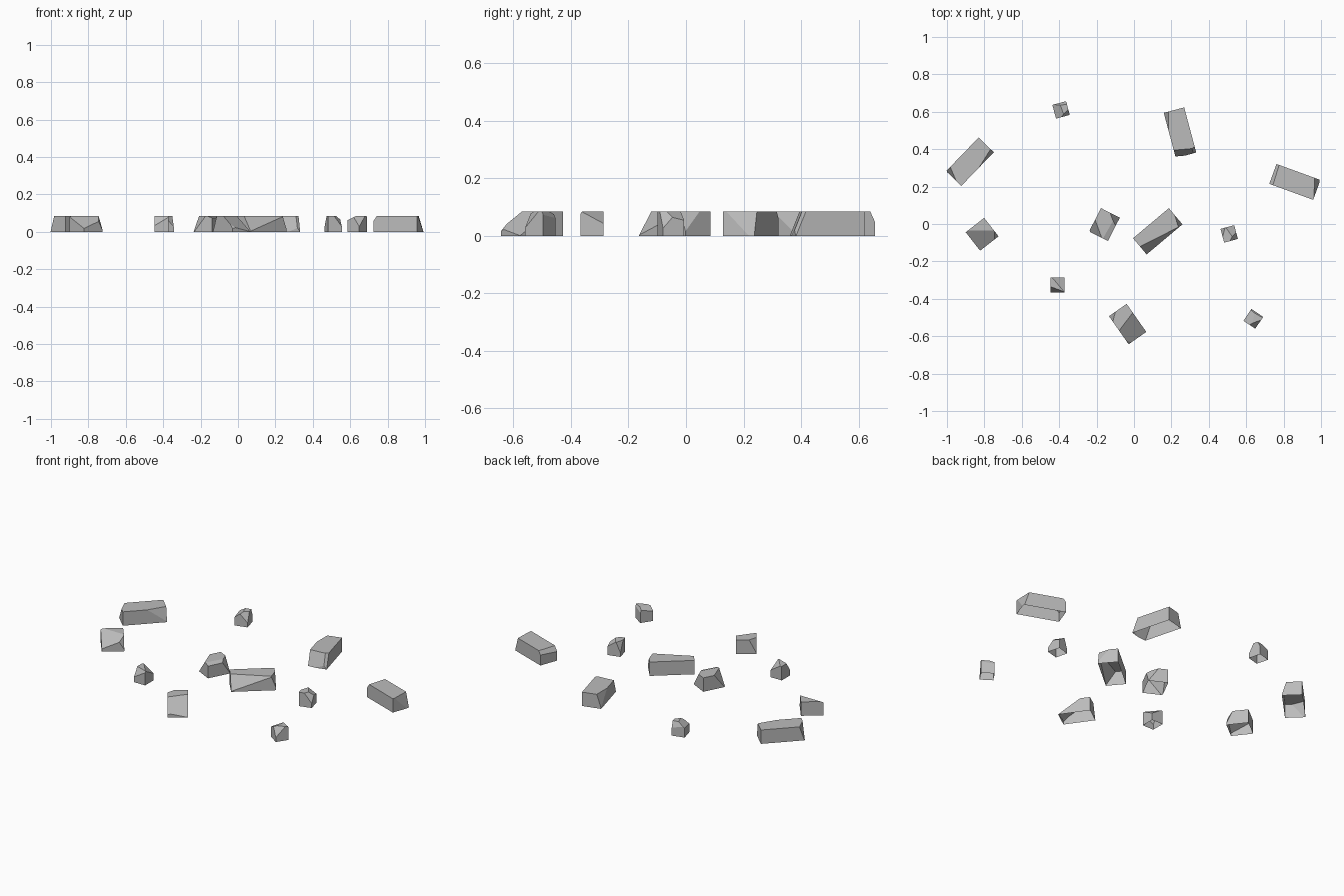
import bpy
import bmesh
from math import radians, sin, cos
from mathutils import Matrix, Vector

HEIGHT = 0.085

default_cube = bpy.data.objects.get("Cube")
if default_cube:
    bpy.data.objects.remove(default_cube, do_unlink=True)

# Single stone colour
grey = bpy.data.materials.new("stone_grey")
grey.use_nodes = True
colour = (0.5, 0.5, 0.5, 1.0)
grey.diffuse_color = colour
shader = next(n for n in grey.node_tree.nodes if n.type == 'BSDF_PRINCIPLED')
shader.inputs["Base Color"].default_value = colour


def chip(bm, heading, reach, tilt):
    """Slice off a facet facing a heading, starting at reach on the top face."""
    a, t = radians(heading), radians(tilt)
    outward = Vector((cos(a), sin(a), 0))
    normal = outward * cos(t) + Vector((0, 0, sin(t)))
    point = outward * reach + Vector((0, 0, HEIGHT))
    geometry = bm.verts[:] + bm.edges[:] + bm.faces[:]
    bmesh.ops.bisect_plane(bm, geom=geometry, dist=0.0001, plane_co=point,
                           plane_no=normal, clear_outer=True)
    rim = [e for e in bm.edges if e.is_boundary]
    if rim:
        bmesh.ops.holes_fill(bm, edges=rim, sides=0)


def stone(name, centre, size, turn, *chips):
    """Block with chipped facets and an open underside."""
    bm = bmesh.new()
    bmesh.ops.create_cube(bm, size=1)
    place = (Matrix.Rotation(radians(turn), 4, 'Z')
             @ Matrix.Translation((0, 0, HEIGHT / 2))
             @ Matrix.Diagonal((*size, HEIGHT, 1)))
    bmesh.ops.transform(bm, matrix=place, verts=bm.verts)
    for facet in chips:
        chip(bm, *facet)
    bmesh.ops.recalc_face_normals(bm, faces=bm.faces)
    base = [f for f in bm.faces if all(v.co.z < 0.001 for v in f.verts)]
    bmesh.ops.delete(bm, geom=base, context='FACES')
    mesh = bpy.data.meshes.new(name)
    bm.to_mesh(mesh)
    bm.free()
    mesh.materials.append(grey)
    obj = bpy.data.objects.new(name, mesh)
    obj.location = (*centre, 0)
    bpy.context.collection.objects.link(obj)


# Long stones
LONG = (0.25, 0.113)
stone("long_stone_right", (-0.877, 0.333), LONG, 46,
      (-32, 0.058, 16), (203, 0.108, 17))
stone("long_stone_back", (0.246, 0.488), LONG, 105,
      (-85, 0.09, 22), (-45, 0.105, 20), (180, 0.062, 17))
stone("long_stone_left", (0.86, 0.225), LONG, -20,
      (163, 0.107, 35), (-2, 0.105, 17))
stone("long_stone_centre", (0.127, -0.039), LONG, 40,
      (-63, 0.03, 33), (17, 0.112, 20))

# Medium stones
stone("sloped_stone_front", (-0.034, -0.535), (0.183, 0.115), -55,
      (-37, -0.015, 55), (-70, 0.04, 43), (165, 0.08, 18))
stone("blunt_stone_right", (-0.812, -0.055), (0.125, 0.125), 38,
      (-90, -0.02, 58), (-140, 0.06, 35), (-15, 0.06, 20))
stone("blunt_stone_centre", (-0.158, -0.003), (0.113, 0.14), -27,
      (200, 0.038, 29), (20, 0.05, 25), (-30, 0.03, 70))

# Small stones
SMALL = (0.076, 0.076)
stone("pebble_back", (-0.39, 0.61), SMALL, 15,
      (-45, 0.025, 25), (200, -0.005, 55), (100, 0.025, 25))
stone("pebble_left", (0.509, -0.053), SMALL, 15,
      (-25, 0.02, 30), (35, 0.005, 55), (165, 0.03, 20))
stone("pebble_right", (-0.41, -0.327), (0.075, 0.08), 0,
      (-110, 0.02, 30), (40, 0.005, 50))
stone("pebble_front", (0.638, -0.507), SMALL, -34,
      (-70, 0.02, 30), (170, 0, 65), (60, 0.03, 25))
